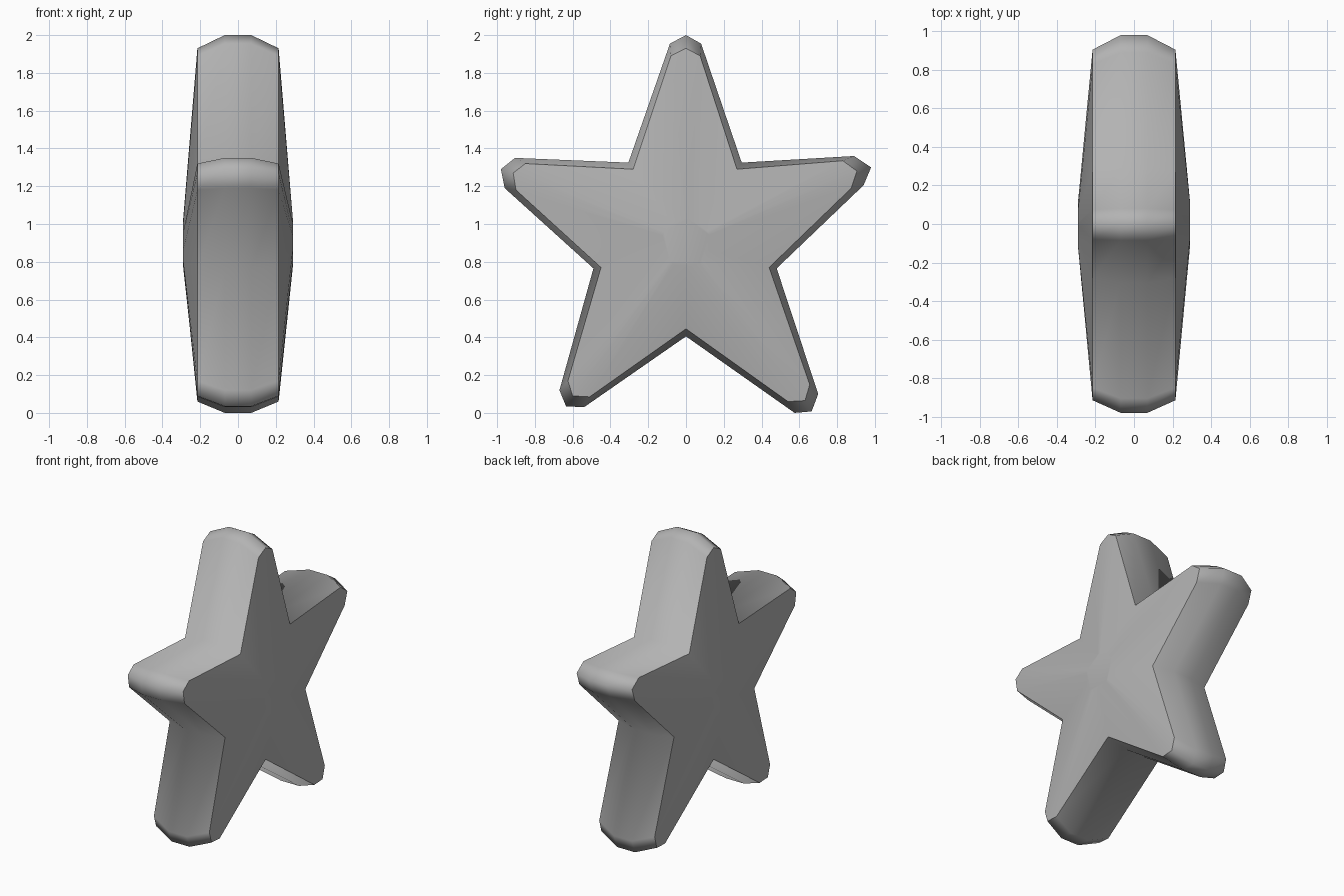
import bpy, bmesh
from mathutils import Vector

if "Cube" in bpy.data.objects:
    bpy.data.objects.remove(bpy.data.objects["Cube"])

# Star outlines in (y, z): widest belt of the rim, and the inset edge of each face
outer = [(0, 2.0), (0.08, 1.955), (0.295, 1.325), (0.89, 1.36), (0.98, 1.30),
         (0.94, 1.205), (0.48, 0.765), (0.70, 0.10), (0.665, 0.008), (0.575, 0),
         (0, 0.405), (-0.54, 0.03), (-0.635, 0.035), (-0.67, 0.12), (-0.49, 0.765),
         (-0.96, 1.19), (-0.98, 1.29), (-0.905, 1.35), (-0.305, 1.325), (-0.085, 1.955)]
inset = [(0, 1.93), (0.075, 1.89), (0.27, 1.29), (0.83, 1.335), (0.905, 1.28),
         (0.875, 1.19), (0.44, 0.77), (0.655, 0.15), (0.63, 0.065), (0.54, 0.06),
         (0, 0.445), (-0.51, 0.085), (-0.60, 0.09), (-0.625, 0.17), (-0.45, 0.77),
         (-0.90, 1.18), (-0.915, 1.27), (-0.85, 1.32), (-0.28, 1.29), (-0.08, 1.89)]
# Round, flat centre of each face
centre = Vector((0, 0.9))
core = [centre + (Vector(p) - centre).normalized() * 0.13 for p in inset]

bm = bmesh.new()


def ring(x, points):
    return [bm.verts.new((x, y, z)) for y, z in points]


# Cross-section rings from the back face over the rim to the front face
section = [(-0.29, core), (-0.215, inset), (-0.07, outer),
           (0.07, outer), (0.215, inset), (0.29, core)]
rings = [ring(x, pts) for x, pts in section]
n = len(outer)
for a, b in zip(rings, rings[1:]):
    for i in range(n):
        j = (i + 1) % n
        bm.faces.new((a[i], a[j], b[j], b[i]))

# Flat centre caps
bm.faces.new(rings[0])
bm.faces.new(rings[-1])
bmesh.ops.recalc_face_normals(bm, faces=bm.faces[:])

# Smooth shading everywhere, with crisp edges around both star faces
for f in bm.faces:
    f.smooth = True
for r in (rings[1], rings[4]):
    for i in range(n):
        bm.edges.get((r[i], r[(i + 1) % n])).smooth = False

mesh = bpy.data.meshes.new("star")
bm.to_mesh(mesh)
bm.free()
star = bpy.data.objects.new("star", mesh)
bpy.context.collection.objects.link(star)

# Darker grey surface
grey = bpy.data.materials.new("dark_grey")
grey.diffuse_color = (0.45, 0.45, 0.45, 1)
grey.use_nodes = True
grey.node_tree.nodes["Principled BSDF"].inputs["Base Color"].default_value = grey.diffuse_color
mesh.materials.append(grey)
